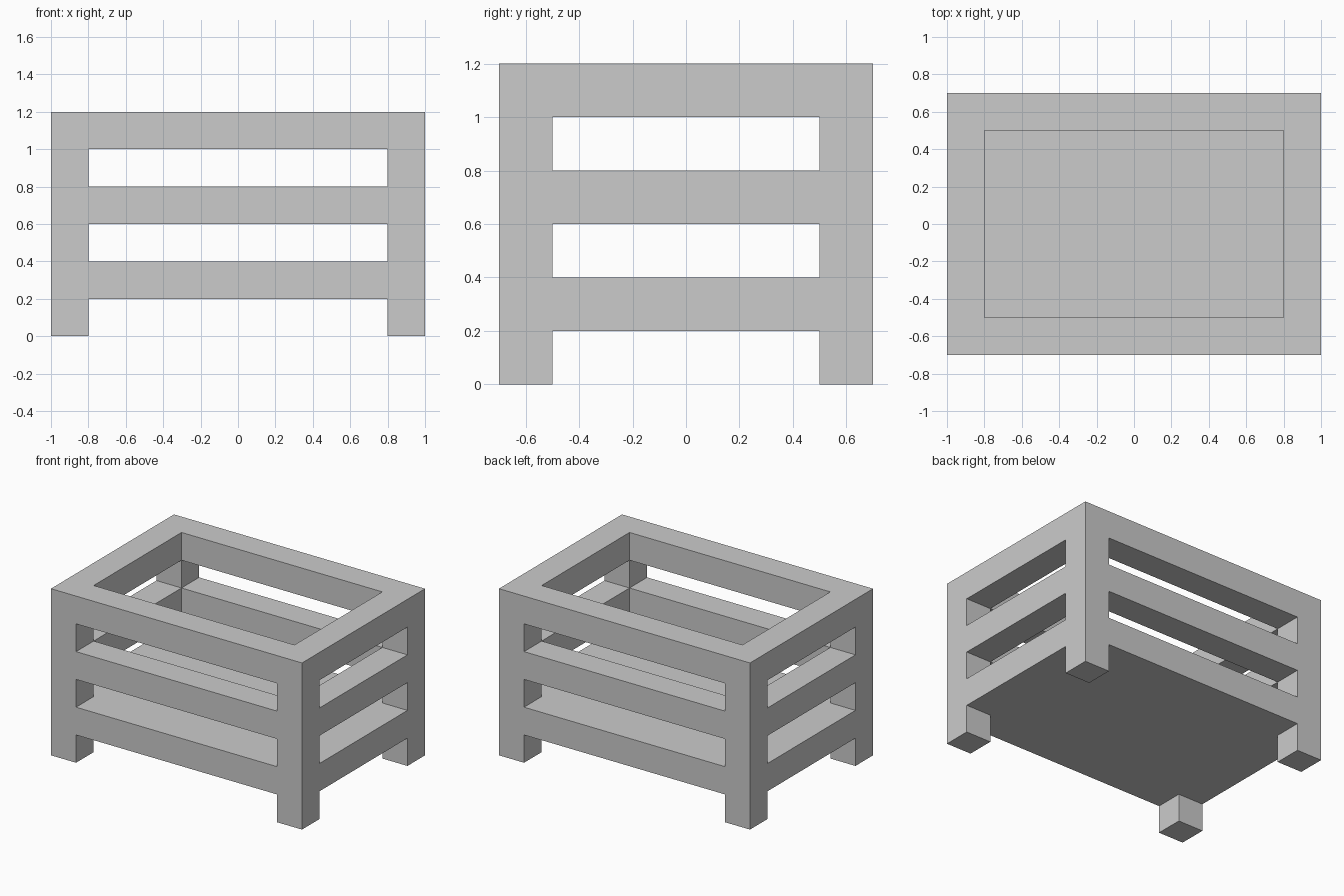
import bpy

if "Cube" in bpy.data.objects:
    bpy.data.objects.remove(bpy.data.objects["Cube"])

W, D, H, T = 2.0, 1.4, 1.2, 0.2   # outer size and bar thickness


def box(name, sx, sy, z0, z1):
    """Box centred on x and y, spanning z0 to z1."""
    bpy.ops.mesh.primitive_cube_add(size=1, location=(0, 0, (z0 + z1) / 2))
    ob = bpy.context.object
    ob.name = name
    ob.scale = (sx, sy, z1 - z0)
    bpy.ops.object.transform_apply(location=True, rotation=False, scale=True)
    return ob


def cut(target, cutter):
    """Subtract cutter from target and remove the cutter."""
    cutter.hide_render = True
    mod = target.modifiers.new("cut", 'BOOLEAN')
    mod.operation = 'DIFFERENCE'
    mod.solver = 'EXACT'
    mod.object = cutter
    bpy.context.view_layer.objects.active = target
    bpy.ops.object.modifier_apply(modifier=mod.name)
    bpy.data.objects.remove(cutter, do_unlink=True)


# Solid crate body
crate = box("slatted_crate", W, D, 0, H)
inner_w, inner_d = W - 2 * T, D - 2 * T

# Open gaps between the legs and between the slats, through both directions
for z0, z1 in ((-0.1, T), (2 * T, 3 * T), (4 * T, 5 * T)):
    cut(crate, box("front_gap", inner_w, D + 0.4, z0, z1))
    cut(crate, box("side_gap", W + 0.4, inner_d, z0, z1))

# Hollow inside, leaving the floor slab level with the lowest slats
cut(crate, box("cavity", inner_w, inner_d, 2 * T, H + 0.1))
